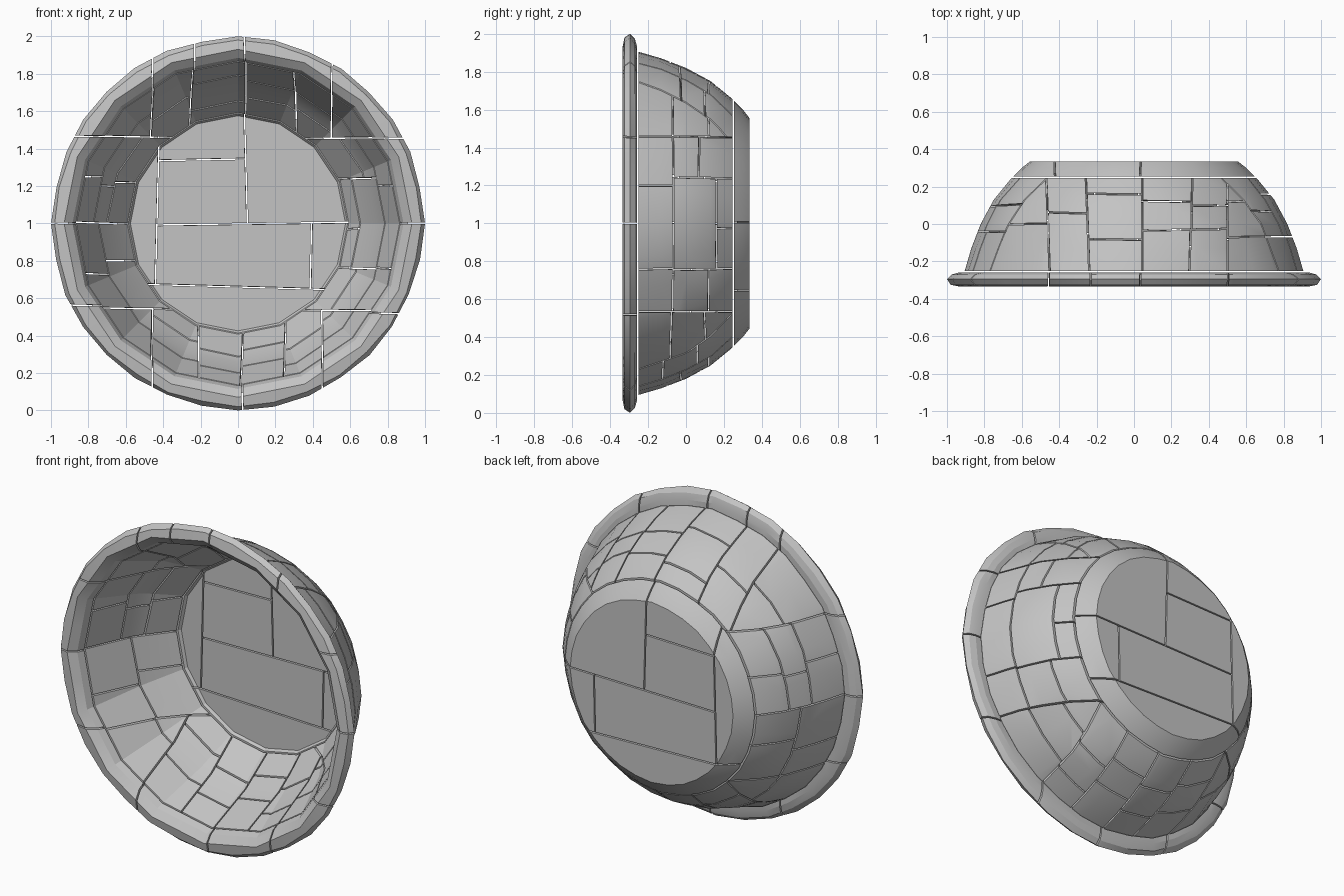
import bpy, bmesh, math, random
from mathutils import Vector

random.seed(4)
if "Cube" in bpy.data.objects:
    bpy.data.objects.remove(bpy.data.objects["Cube"], do_unlink=True)

# One plain stone colour
stone = bpy.data.materials.new("light_grey_stone")
stone.use_nodes = True
GREY = (0.55, 0.55, 0.55, 1)
stone.diffuse_color = GREY
bsdf = stone.node_tree.nodes["Principled BSDF"]
bsdf.inputs["Base Color"].default_value = GREY
bsdf.inputs["Roughness"].default_value = 0.8

SIDES = 32
GAP = 0.004
# Radius and depth from the outside base, over the lip, to the inside floor
OUTSIDE = [(.555, .335), (.6, .3), (.66, .24), (.75, .13), (.82, 0), (.87, -.13),
           (.905, -.25), (.975, -.27), (1, -.295), (.98, -.325)]
INSIDE = [(.93, -.335), (.885, -.3), (.74, .04), (.575, .27)]


def bowl():
    """Closed bowl lying on its side: fine outside, half as many flats inside."""
    bm = bmesh.new()
    rings = []
    for k, (radius, y) in enumerate(OUTSIDE + INSIDE):
        ring = []
        for i in range(SIDES):
            a = math.tau * i / SIDES
            r = radius
            if k >= len(OUTSIDE):
                r *= math.cos(math.tau / SIDES) if i % 2 else 1
            elif i % 8:
                r *= 1 - random.uniform(0, .012)
            ring.append(bm.verts.new((r * math.cos(a), y, 1 + r * math.sin(a))))
        rings.append(ring)
    for a, b in zip(rings, rings[1:]):
        for i in range(SIDES):
            j = (i + 1) % SIDES
            bm.faces.new((a[i], a[j], b[j], b[i]))
    bm.faces.new(rings[0])
    bm.faces.new(rings[-1])
    bmesh.ops.recalc_face_normals(bm, faces=bm.faces)
    return bm


def rows(axis, cuts, *kids):
    """Cracks across one axis; each strip may hold further cracks."""
    kids = list(kids) + [None] * (len(cuts) + 1 - len(kids))
    if not cuts:
        return kids[0]
    return ("xyz".index(axis), cuts[0], kids[0], rows(axis, cuts[1:], *kids[1:]))


def halve(bm, axis, pos, tilt):
    """Cut a block in two along a slightly tilted crack and cap both halves."""
    centre = sum((v.co for v in bm.verts), Vector()) / len(bm.verts)
    centre[axis] = pos
    normal = Vector([random.uniform(-tilt, tilt) for _ in "xyz"])
    normal[axis] = 1
    normal.normalize()
    halves = []
    for sign in (-1, 1):
        half = bm.copy()
        bmesh.ops.bisect_plane(half, geom=half.verts[:] + half.edges[:] + half.faces[:],
                               dist=1e-5, plane_co=centre + normal * GAP * sign,
                               plane_no=normal, clear_outer=sign < 0, clear_inner=sign > 0)
        rim = [e for e in half.edges if e.is_boundary]
        if rim:
            bmesh.ops.triangle_fill(half, use_beauty=True, edges=rim, normal=normal)
        halves.append(half)
    return halves


def split(bm, tree, tilt=.03):
    if tree is None or not bm.faces:
        return [bm]
    axis, pos, low, high = tree
    a, b = halve(bm, axis, pos, tilt)
    return split(a, low, tilt) + split(b, high, tilt)


def build(name, bm, tree):
    """Gather all the blocks of one part into a single object."""
    whole = bmesh.new()
    for block in split(bm, tree):
        if not block.faces:
            continue
        bmesh.ops.recalc_face_normals(block, faces=block.faces)
        temp = bpy.data.meshes.new("block")
        block.to_mesh(temp)
        whole.from_mesh(temp)
        bpy.data.meshes.remove(temp)
    mesh = bpy.data.meshes.new(name)
    whole.to_mesh(mesh)
    mesh.materials.append(stone)
    obj = bpy.data.objects.new(name, mesh)
    bpy.context.collection.objects.link(obj)
    bpy.ops.object.select_all(action="DESELECT")
    obj.select_set(True)
    bpy.context.view_layer.objects.active = obj
    bpy.ops.object.shade_smooth_by_angle(angle=math.radians(16))


# Main layers: lip, four wall quarters and base
lip, rest = halve(bowl(), 1, -.255, 0)
wall, base = halve(rest, 1, .25, 0)
lower, rest = halve(wall, 2, .54, .01)
middle, upper = halve(rest, 2, 1.46, .01)
right, left = halve(middle, 0, 0, 0)

# Lip blocks
build("lip", lip, rows("z", [.54, 1.46],
      rows("x", [-.46, .02, .45]),
      rows("x", [0], rows("z", [1]), rows("z", [1])),
      rows("x", [-.46, -.23, .04, .5])))

# Base slabs
build("base", base, rows("z", [.66], None,
      rows("x", [-.43], None,
           rows("z", [1], rows("x", [.39]),
                rows("x", [.04], rows("z", [1.34]))))))

# Upper wall blocks
build("upper_wall", upper, rows("x", [-.46, .04, .5],
      rows("y", [0]),
      rows("x", [-.25], rows("y", [.06]), rows("y", [-.08, .16])),
      rows("y", [-.03], rows("x", [.3]),
           rows("x", [.31], rows("y", [.12]), rows("y", [.1]))),
      rows("y", [-.07, .12])))

# Left and right wall blocks
build("left_wall", left, rows("y", [-.07],
      rows("z", [.76, 1.2]),
      rows("z", [.76, 1.24],
           rows("y", [.12]),
           rows("y", [.16], None, rows("z", [.97])),
           rows("y", [.07]))))
build("right_wall", right, rows("z", [1],
      rows("y", [.03], rows("z", [.73]), rows("z", [.8])),
      rows("y", [-.04, .1], rows("z", [1.25]), rows("z", [1.2]), rows("z", [1.22]))))

# Lower wall blocks
build("lower_wall", lower, rows("x", [-.46, .02, .45],
      rows("y", [.02]),
      rows("x", [-.21], rows("y", [-.05, .13]), rows("y", [-.1, .08])),
      rows("x", [.25], rows("y", [-.03, .12]), rows("y", [-.12, .06])),
      rows("y", [-.08, .1])))
